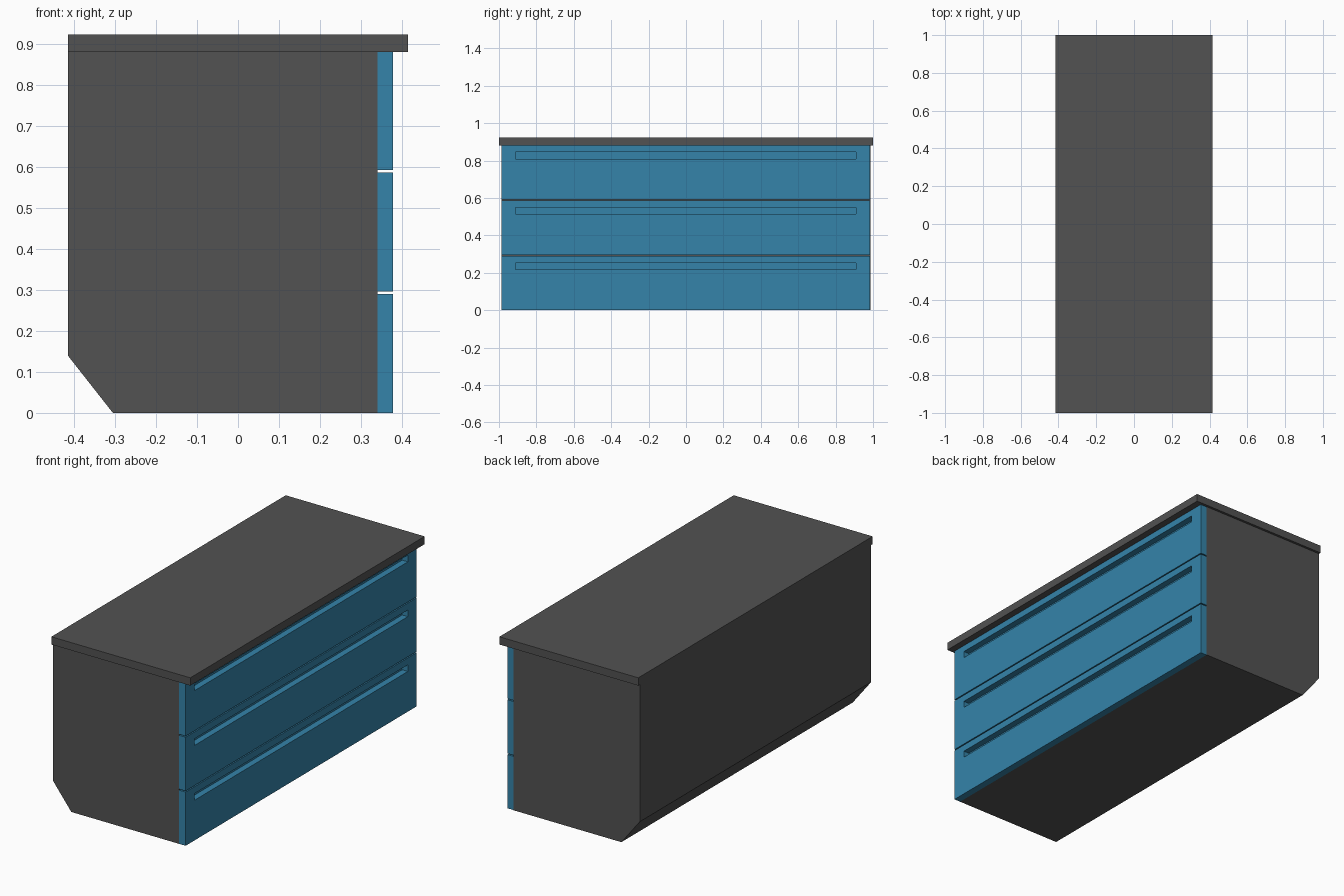
import bpy, bmesh

if "Cube" in bpy.data.objects:
    bpy.data.objects.remove(bpy.data.objects["Cube"])

def material(name, rgb):
    m = bpy.data.materials.new(name)
    m.diffuse_color = (*rgb, 1)
    m.use_nodes = True
    m.node_tree.nodes["Principled BSDF"].inputs["Base Color"].default_value = m.diffuse_color
    return m

BLUE = material("blue_front", (0.035, 0.23, 0.40))
DARK = material("dark_grey", (0.085, 0.085, 0.085))

def finish(bm, name, mat):
    bmesh.ops.recalc_face_normals(bm, faces=bm.faces)
    me = bpy.data.meshes.new(name)
    bm.to_mesh(me)
    bm.free()
    me.materials.append(mat)
    ob = bpy.data.objects.new(name, me)
    bpy.context.collection.objects.link(ob)
    return ob

def prism(bm, profile, y0, y1):
    """Extrude an x-z profile along y."""
    face = bm.faces.new([bm.verts.new((x, y0, z)) for x, z in profile])
    ext = bmesh.ops.extrude_face_region(bm, geom=[face])["geom"]
    for v in ext:
        if isinstance(v, bmesh.types.BMVert):
            v.co.y = y1

def rect(x0, x1, z0, z1):
    return [(x0, z0), (x1, z0), (x1, z1), (x0, z1)]

# Cabinet body with sloped lower back edge
bm = bmesh.new()
prism(bm, [(-0.305, 0), (0.34, 0), (0.34, 0.88), (-0.415, 0.88), (-0.415, 0.14)], -0.987, 0.987)
finish(bm, "cabinet_body", DARK)

# Worktop
bm = bmesh.new()
prism(bm, rect(-0.415, 0.415, 0.88, 0.922), -1, 1)
finish(bm, "worktop", DARK)

# Drawer fronts with a recessed grip slot
def drawer_front(name, z0, z1, s0, s1):
    bm = bmesh.new()
    prism(bm, rect(0.34, 0.378, z0, z1), -0.987, 0.985)
    bmesh.ops.recalc_face_normals(bm, faces=bm.faces)
    front = max(bm.faces, key=lambda f: f.calc_center_median().x)
    bmesh.ops.inset_individual(bm, faces=[front], thickness=0.02)
    mid = (z0 + z1) / 2
    for v in front.verts:
        v.co.y = 0.91 if v.co.y > 0 else -0.912
        v.co.z = s1 if v.co.z > mid else s0
    slot = bmesh.ops.extrude_discrete_faces(bm, faces=[front])["faces"][0]
    for v in slot.verts:
        v.co.x -= 0.034
    finish(bm, name, BLUE)

drawer_front("drawer_front_bottom", 0, 0.290, 0.217, 0.253)
drawer_front("drawer_front_middle", 0.296, 0.586, 0.513, 0.549)
drawer_front("drawer_front_top", 0.592, 0.88, 0.809, 0.845)
